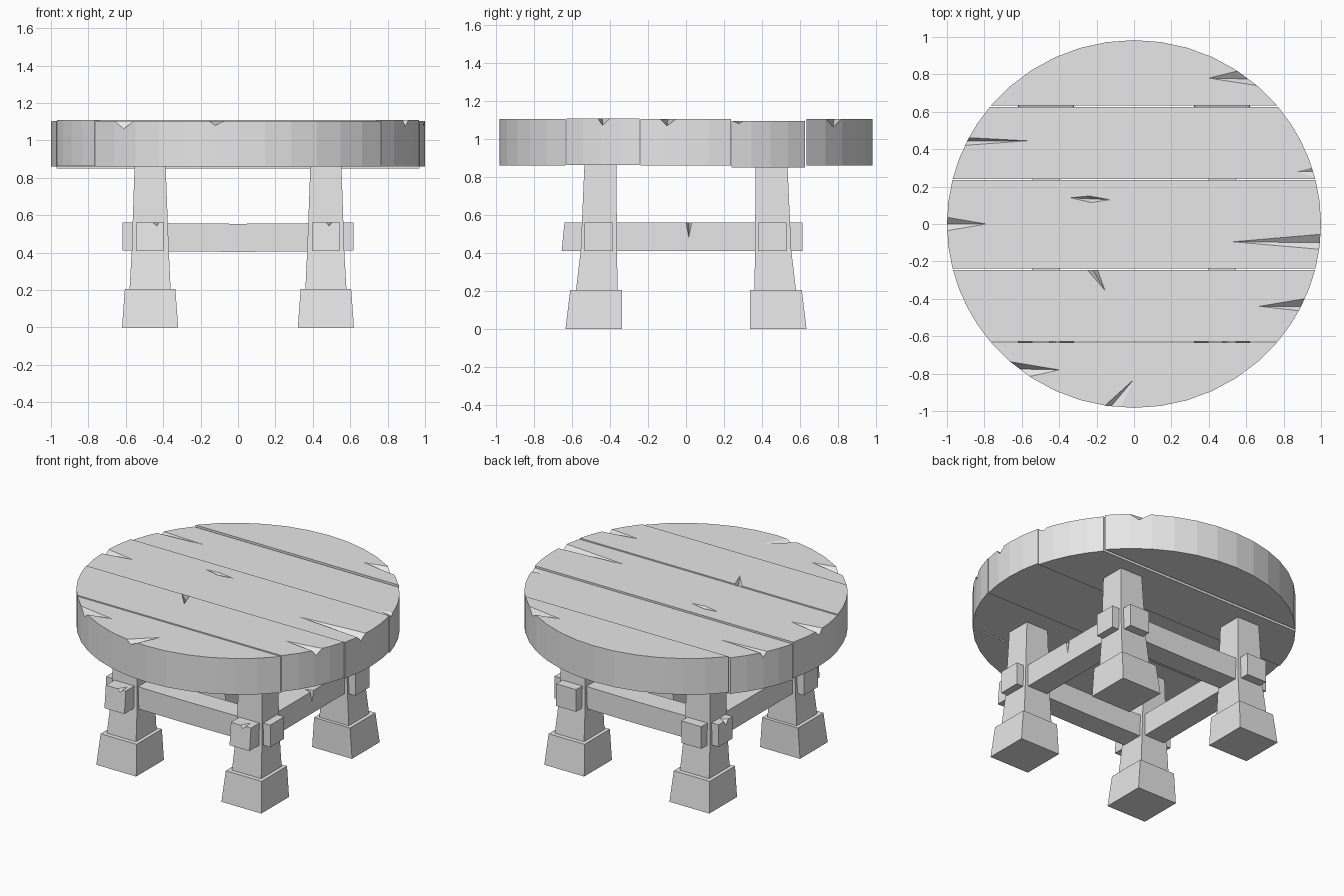
import bpy, bmesh
from math import asin, cos, sin, pi
from mathutils import Vector

cube = bpy.data.objects.get("Cube")
if cube:
    bpy.data.objects.remove(cube, do_unlink=True)

grey = bpy.data.materials.new("plain_grey")
grey.use_nodes = True
grey.diffuse_color = (0.8, 0.8, 0.8, 1)
grey.node_tree.nodes["Principled BSDF"].inputs["Base Color"].default_value = (0.8, 0.8, 0.8, 1)


def finish(name, bm):
    bmesh.ops.recalc_face_normals(bm, faces=bm.faces)
    mesh = bpy.data.meshes.new(name)
    bm.to_mesh(mesh)
    bm.free()
    mesh.materials.append(grey)
    obj = bpy.data.objects.new(name, mesh)
    bpy.context.collection.objects.link(obj)
    return obj


def loft(name, rings):
    """Closed solid through rings that have equal point counts."""
    bm = bmesh.new()
    rows = [[bm.verts.new(p) for p in ring] for ring in rings]
    n = len(rows[0])
    for low, high in zip(rows, rows[1:]):
        for i in range(n):
            j = (i + 1) % n
            bm.faces.new((low[i], low[j], high[j], high[i]))
    bm.faces.new(rows[0])
    bm.faces.new(rows[-1])
    return finish(name, bm)


def carve(obj, top, gouges):
    """Cut splinter cracks; each is (outline with tip first, deepest xy, depth)."""
    bm = bmesh.new()
    for outline, deep, depth in gouges:
        pts = [Vector((x, y, top)) for x, y in outline]
        low = Vector((*deep, top - depth))
        if len(pts) == 3:  # open crack: run it out past the edge
            tip = pts[0]
            pts = [tip] + [tip + (p - tip) * 1.2 for p in pts[1:]]
            low = tip + (low - tip) * 1.2
        pts += [p + Vector((0, 0, 0.05)) for p in pts] + [low]
        verts = [bm.verts.new(p) for p in pts]
        bmesh.ops.convex_hull(bm, input=verts)
    loose = [v for v in bm.verts if not v.link_faces]
    bmesh.ops.delete(bm, geom=loose, context="VERTS")
    cutter = finish("crack_cutter", bm)
    cutter.hide_render = True
    mod = obj.modifiers.new("cracks", "BOOLEAN")
    mod.operation = "DIFFERENCE"
    mod.solver = "EXACT"
    mod.object = cutter
    graph = bpy.context.evaluated_depsgraph_get()
    mesh = bpy.data.meshes.new_from_object(obj.evaluated_get(graph))
    obj.modifiers.clear()
    obj.data = mesh
    bpy.data.objects.remove(cutter, do_unlink=True)


# Round top made of five planks
RY = 0.983


def plank(name, y0, y1, bottom, gouges):
    a0, a1 = (asin(max(-1, min(1, y / RY))) for y in (y0, y1))
    steps = max(4, round((a1 - a0) / (pi / 22)))
    angles = [a0 + (a1 - a0) * i / steps for i in range(steps + 1)]
    right = [(cos(a), RY * sin(a)) for a in angles]
    left = [(-x, y) for x, y in reversed(right) if x > 0.001]
    if right[0][0] < 0.001:
        right[0] = (0, -RY)
    outline = right + left
    top = bottom + 0.245
    obj = loft(name, [[(x, y, z) for x, y in outline] for z in (bottom, top)])
    carve(obj, top, gouges)


plank("front_plank", -RY, -0.634, 0.86, [
    ([(-0.40, -0.78), (-0.67, -0.735), (-0.58, -0.82)], (-0.62, -0.775), 0.045),
    ([(0, -0.83), (-0.155, -0.97), (-0.07, -0.975)], (-0.12, -0.972), 0.025)])
plank("front_middle_plank", -0.629, -0.245, 0.865, [
    ([(0.67, -0.44), (0.91, -0.40), (0.89, -0.465)], (0.90, -0.44), 0.038),
    ([(-0.155, -0.355), (-0.25, -0.245), (-0.195, -0.245)], (-0.22, -0.245), 0.04)])
plank("centre_plank", -0.239, 0.236, 0.86, [
    ([(0.53, -0.095), (0.997, -0.055), (0.99, -0.135)], (0.995, -0.1), 0.035),
    ([(-0.79, 0), (-1, 0.036), (-1, -0.036)], (-1, 0), 0.035),
    ([(-0.34, 0.14), (-0.24, 0.15), (-0.13, 0.13), (-0.23, 0.115)], (-0.24, 0.135), 0.03)])
plank("back_middle_plank", 0.241, 0.626, 0.85, [
    ([(-0.57, 0.445), (-0.89, 0.462), (-0.91, 0.42)], (-0.90, 0.445), 0.035),
    ([(0.87, 0.28), (0.95, 0.30), (0.965, 0.25)], (0.96, 0.28), 0.015)])
plank("back_plank", 0.634, RY, 0.86, [
    ([(0.40, 0.78), (0.56, 0.82), (0.66, 0.74)], (0.62, 0.775), 0.042)])


# Four tapered legs, each on a wider foot
def tapered(name, sx, sy, sections):
    rings = []
    for z, xi, xo, yi, yo in sections:
        rings.append([(sx * x, sy * y, z) for x, y in ((xi, yi), (xo, yi), (xo, yo), (xi, yo))])
    loft(name, rings)


for sy, end, top in ((-1, "front", 0.868), (1, "back", 0.855)):
    for sx, side in ((-1, "right"), (1, "left")):
        tapered(f"{end}_{side}_foot", sx, sy,
                [(0, 0.32, 0.62, 0.338, 0.635), (0.205, 0.335, 0.605, 0.338, 0.61)])
        tapered(f"{end}_{side}_leg", sx, sy,
                [(0.2, 0.36, 0.58, 0.36, 0.58), (0.41, 0.37, 0.568, 0.364, 0.555),
                 (top, 0.387, 0.553, 0.366, 0.535)])

# Cross rails whose ends poke through the legs
LOW, HIGH = 0.412, 0.562


def x_rail(name, y0, y1, sag):
    rings = []
    for x in (-0.617, -0.33, 0, 0.33, 0.617):
        drop = sag * (1 - (x / 0.617) ** 2)
        low, high = LOW - drop, HIGH - drop
        rings.append([(x, y0, low), (x, y1, low), (x, y1, high), (x, y0, high)])
    return loft(name, rings)


def y_rail(name, x0, x1):
    return loft(name, [[(x0, yl, LOW), (x1, yl, LOW), (x1, yh, HIGH), (x0, yh, HIGH)]
                       for yl, yh in ((-0.655, -0.64), (0.615, 0.615))])


x_rail("front_rail", -0.535, -0.385, 0.008)
back_rail = x_rail("back_rail", 0.38, 0.53, 0.008)
right_rail = y_rail("right_rail", -0.545, -0.395)
left_rail = y_rail("left_rail", 0.395, 0.545)
carve(back_rail, HIGH, [([(-0.57, 0.45), (-0.617, 0.43), (-0.617, 0.475)], (-0.617, 0.455), 0.03)])
carve(right_rail, HIGH, [([(-0.42, -0.58), (-0.46, -0.645), (-0.42, -0.645)], (-0.435, -0.645), 0.02)])
carve(left_rail, HIGH, [
    ([(0.50, -0.58), (0.465, -0.645), (0.505, -0.645)], (0.485, -0.645), 0.02),
    ([(0.49, 0.015), (0.545, 0), (0.545, 0.03)], (0.545, 0.015), 0.08)])
